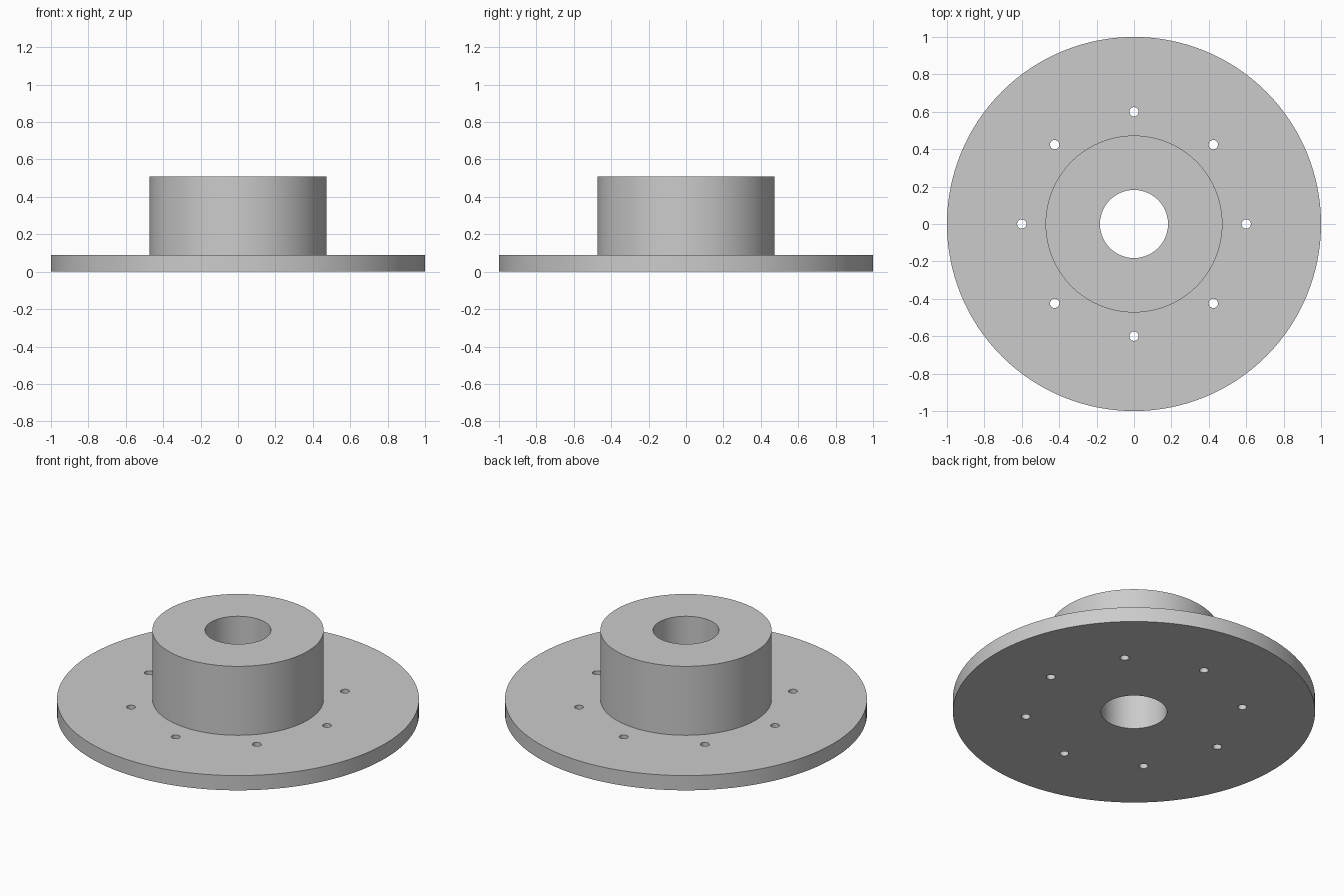
import bpy
import bmesh
from math import cos, sin, pi, radians
from mathutils import Matrix

cube = bpy.data.objects.get("Cube")
if cube:
    bpy.data.objects.remove(cube, do_unlink=True)

FLANGE_R, FLANGE_H = 1.0, 0.09
HUB_R, HUB_H = 0.473, 0.51
BORE_R = 0.182
BOLT_R, BOLT_CIRCLE, BOLTS = 0.025, 0.6, 8
SEGMENTS = 128

grey = bpy.data.materials.new("machined_grey")
grey.use_nodes = True
colour = (0.6, 0.6, 0.6, 1)
grey.diffuse_color = colour
grey.node_tree.nodes["Principled BSDF"].inputs["Base Color"].default_value = colour


def add_object(name, bm):
    bmesh.ops.recalc_face_normals(bm, faces=bm.faces)
    mesh = bpy.data.meshes.new(name)
    bm.to_mesh(mesh)
    bm.free()
    mesh.materials.append(grey)
    obj = bpy.data.objects.new(name, mesh)
    bpy.context.collection.objects.link(obj)
    return obj


# Flange, hub and bore turned from one closed profile
profile = [(BORE_R, 0), (FLANGE_R, 0), (FLANGE_R, FLANGE_H),
           (HUB_R, FLANGE_H), (HUB_R, HUB_H), (BORE_R, HUB_H)]
bm = bmesh.new()
verts = [bm.verts.new((r, 0, z)) for r, z in profile]
edges = [bm.edges.new((a, b)) for a, b in zip(verts, verts[1:] + verts[:1])]
bmesh.ops.spin(bm, geom=verts + edges, cent=(0, 0, 0), axis=(0, 0, 1),
               angle=2 * pi, steps=SEGMENTS, use_merge=True)
bmesh.ops.remove_doubles(bm, verts=bm.verts, dist=1e-5)
flange = add_object("flanged_hub", bm)

# Bolt hole cutters on a circle
bm = bmesh.new()
for i in range(BOLTS):
    a = 2 * pi * i / BOLTS
    place = Matrix.Translation((BOLT_CIRCLE * cos(a), BOLT_CIRCLE * sin(a), FLANGE_H / 2))
    bmesh.ops.create_cone(bm, cap_ends=True, segments=32, radius1=BOLT_R,
                          radius2=BOLT_R, depth=FLANGE_H * 2, matrix=place)
cutter = add_object("bolt_hole_cutter", bm)
cutter.hide_render = True

# Drill the bolt holes, then discard the cutter
drill = flange.modifiers.new("bolt_holes", "BOOLEAN")
drill.operation = "DIFFERENCE"
drill.solver = "EXACT"
drill.object = cutter
bpy.ops.object.select_all(action="DESELECT")
bpy.context.view_layer.objects.active = flange
flange.select_set(True)
bpy.ops.object.modifier_apply(modifier=drill.name)
bpy.data.objects.remove(cutter, do_unlink=True)

# Smooth walls with crisp rims
bpy.ops.object.shade_smooth_by_angle(angle=radians(30))
